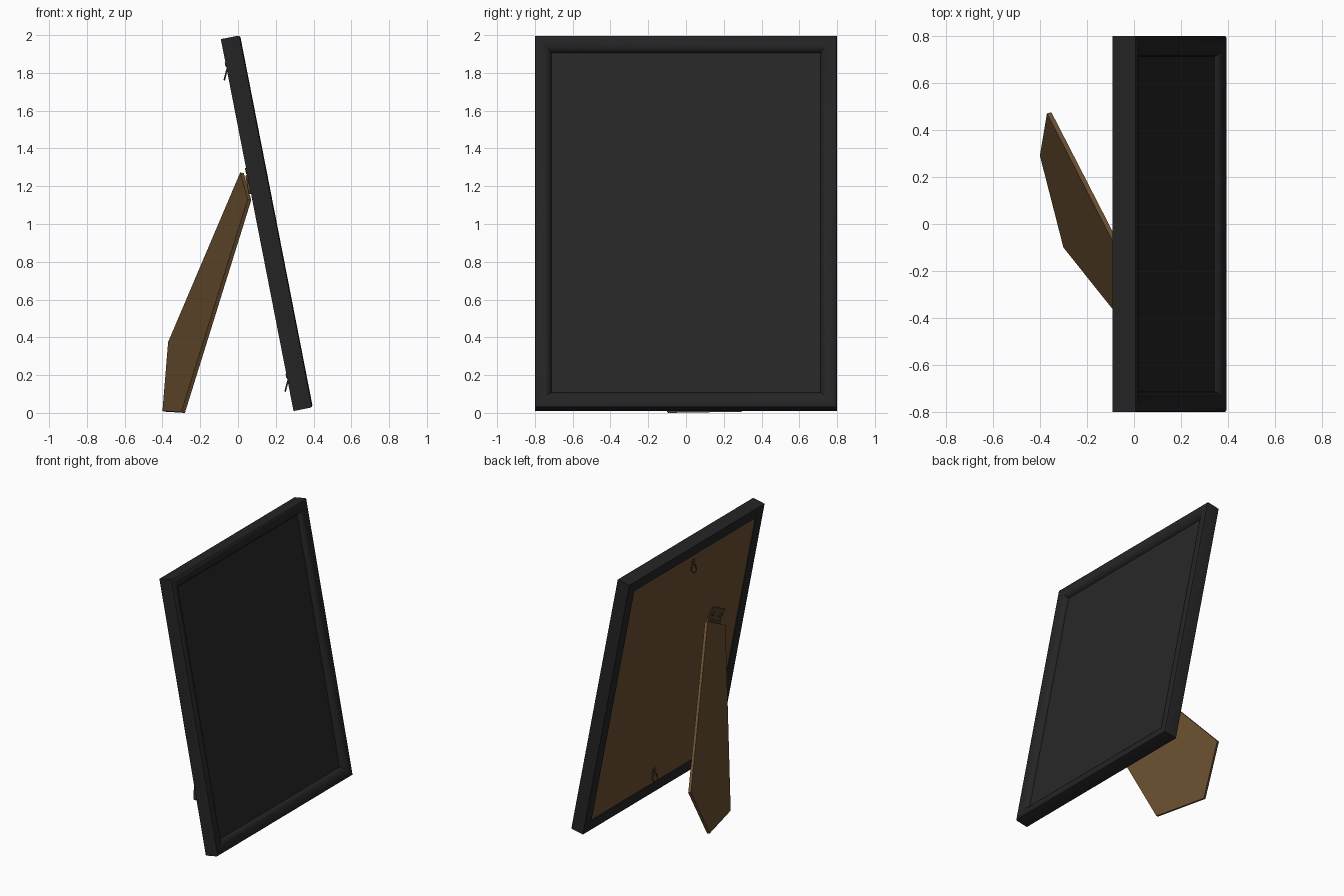
import bpy, bmesh, math
from mathutils import Matrix, Vector

if "Cube" in bpy.data.objects:
    bpy.data.objects.remove(bpy.data.objects["Cube"])


def material(name, rgb):
    m = bpy.data.materials.new(name)
    m.diffuse_color = (*rgb, 1)
    m.use_nodes = True
    m.node_tree.nodes["Principled BSDF"].inputs["Base Color"].default_value = m.diffuse_color
    return m


BLACK = material("black_frame", (0.018, 0.018, 0.018))
PICTURE = material("dark_grey_picture", (0.020, 0.020, 0.020))
BROWN = material("brown_board", (0.145, 0.080, 0.031))
METAL = material("dark_bronze", (0.085, 0.055, 0.026))

# Leaning frame space: local x = width, y = up the frame, z = out of the front
W, H, DEPTH = 0.8, 2.006, 0.104
TILT = math.radians(11.06)
c, s = math.cos(TILT), math.sin(TILT)
LEAN = Matrix(((0, -s, c, 0.396), (1, 0, 0, 0), (0, c, s, 0.03), (0, 0, 0, 1)))


def finish(name, bm, mat, smooth=None, matrix=LEAN):
    bmesh.ops.recalc_face_normals(bm, faces=bm.faces[:])
    me = bpy.data.meshes.new(name)
    bm.transform(matrix)
    bm.to_mesh(me)
    bm.free()
    me.materials.append(mat)
    ob = bpy.data.objects.new(name, me)
    bpy.context.collection.objects.link(ob)
    if smooth:
        bpy.context.view_layer.objects.active = ob
        bpy.ops.object.select_all(action='DESELECT')
        ob.select_set(True)
        bpy.ops.object.shade_smooth_by_angle(angle=math.radians(smooth))
    return ob


def box(name, size, local, mat):
    bm = bmesh.new()
    bmesh.ops.create_cube(bm, size=1, matrix=local @ Matrix.Diagonal((*size, 1)))
    return finish(name, bm, mat)


def cylinder(name, r, length, local, mat):
    bm = bmesh.new()
    bmesh.ops.create_cone(bm, cap_ends=True, segments=16, radius1=r, radius2=r,
                          depth=length, matrix=local)
    return finish(name, bm, mat, 40)


# Frame: moulding profile (inset, height) swept round four mitred corners
profile = [(0, -DEPTH), (0, -0.014), (0.003, -0.005), (0.011, 0), (0.036, 0),
           (0.056, -0.005), (0.072, -0.014), (0.083, -0.026), (0.088, -0.040),
           (0.088, -0.085), (0.080, -0.092), (0.080, -DEPTH)]
bm = bmesh.new()
rings = []
for sx, top in ((-1, 0), (1, 0), (1, 1), (-1, 1)):
    rings.append([bm.verts.new((sx * (W - i), H - i if top else i, n))
                  for i, n in profile])
for k in range(4):
    a, b = rings[k], rings[(k + 1) % 4]
    for j in range(len(profile)):
        j2 = (j + 1) % len(profile)
        bm.faces.new((a[j], b[j], b[j2], a[j2]))
finish("frame", bm, BLACK, 35)

# Picture and backing board
mid = H / 2
box("picture", (1.434, H - 0.166, 0.008), Matrix.Translation((0, mid, -0.042)), PICTURE)
box("backing_board", (1.444, H - 0.156, 0.012),
    Matrix.Translation((0, mid, -0.092)), BROWN)
BACK = -0.098

# Stand leg: five-sided board splayed out behind the frame
outline = [(-0.37, 0.47, 0.375), (-0.40, 0.29, 0.01), (-0.30, -0.10, 0.004),
           (0.052, -0.54, 1.13), (0.025, -0.27, 1.27)]
pts = [Vector(p) for p in outline]
normal = (pts[2] - pts[1]).cross(pts[0] - pts[1]).normalized()
pts = [p - normal * (p - pts[1]).dot(normal) for p in pts]
bm = bmesh.new()
front = [bm.verts.new(p) for p in pts]
rear = [bm.verts.new(p - normal * 0.02) for p in pts]
bm.faces.new(front)
bm.faces.new(rear[::-1])
for k in range(5):
    k2 = (k + 1) % 5
    bm.faces.new((front[k], rear[k], rear[k2], front[k2]))
finish("stand_leg", bm, BROWN, matrix=Matrix.Identity(4))

# Hinge: plate, barrel and rivets turned with the top of the leg
hinge = Matrix.Translation((-0.405, 1.216, BACK)) @ Matrix.Rotation(math.radians(27.7), 4, 'Z')
box("hinge_plate", (0.19, 0.10, 0.006), hinge @ Matrix.Translation((0, 0.055, -0.003)), METAL)
cylinder("hinge_barrel", 0.009, 0.19, hinge @ Matrix.Translation((0, 0.008, -0.009))
         @ Matrix.Rotation(math.pi / 2, 4, 'Y'), METAL)
for k, x in enumerate((-0.055, 0.055)):
    cylinder(f"hinge_rivet_{k}", 0.016, 0.008,
             hinge @ Matrix.Translation((x, 0.06, -0.008)), METAL)

# Hanging hooks at the top and bottom of the back
for tag, v in (("top", 1.86), ("bottom", 0.18)):
    at = Matrix.Translation((0, v, BACK))
    box(f"{tag}_hook_plate", (0.035, 0.05, 0.005), at, METAL)
    cylinder(f"{tag}_hook_rivet", 0.011, 0.010, at @ Matrix.Translation((0, 0.01, -0.005)), METAL)
    # ring of small round wire, tipped away from the board
    ring = at @ Matrix.Translation((0, -0.02, -0.006)) @ Matrix.Rotation(math.radians(25), 4, 'X') \
        @ Matrix.Translation((0, -0.026, 0))
    bm = bmesh.new()
    N, M = 24, 8
    loops = []
    for i in range(N):
        a = math.tau * i / N
        loops.append([])
        for j in range(M):
            b = math.tau * j / M
            r = 0.028 + 0.004 * math.cos(b)
            loops[-1].append(bm.verts.new(
                (r * math.cos(a), r * math.sin(a), 0.004 * math.sin(b))))
    for i in range(N):
        p, q = loops[i], loops[(i + 1) % N]
        for j in range(M):
            bm.faces.new((p[j], q[j], q[(j + 1) % M], p[(j + 1) % M]))
    finish(f"{tag}_hook_ring", bm, METAL, 60, LEAN @ ring)
